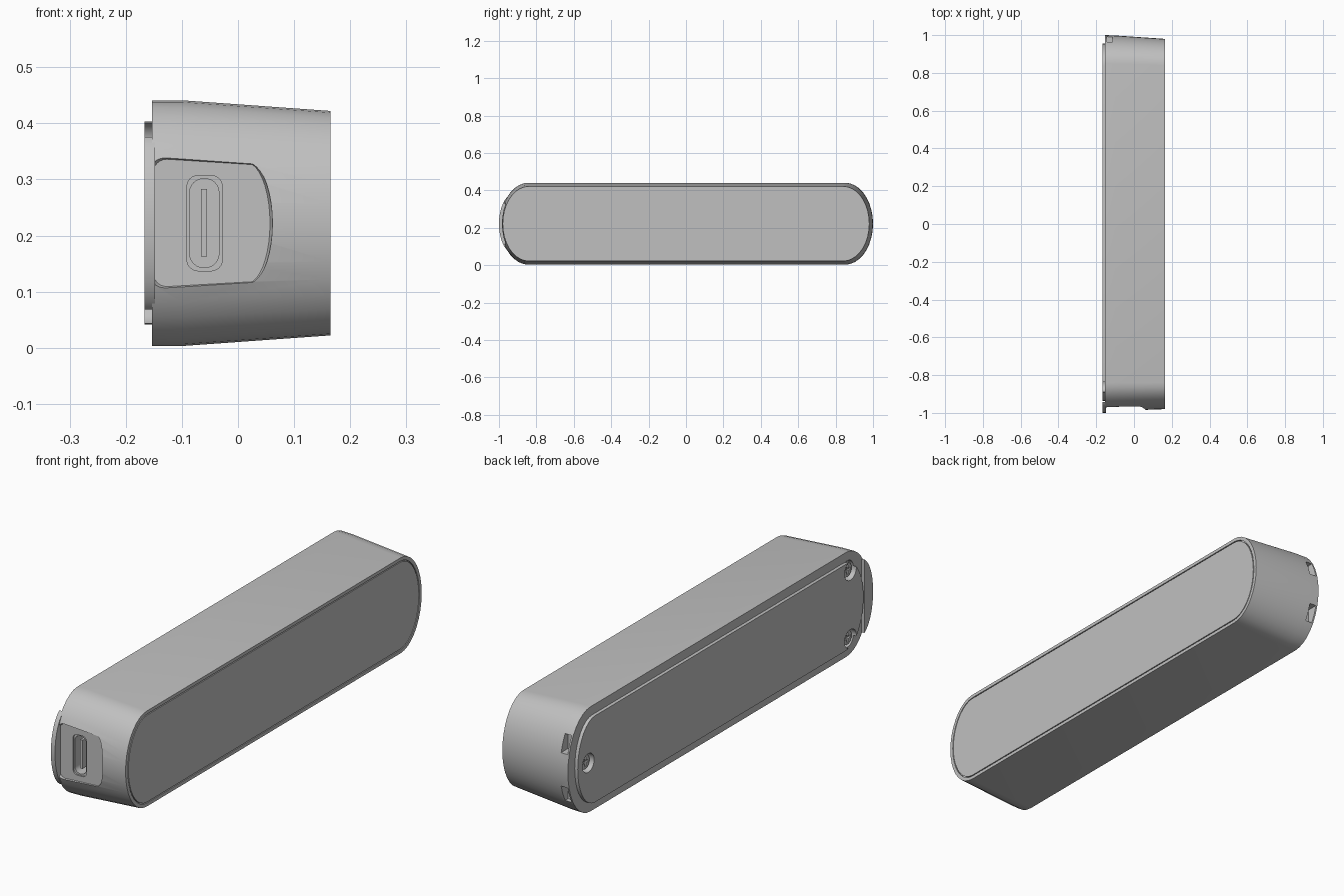
import bpy, bmesh, math
from mathutils import Vector

if "Cube" in bpy.data.objects:
    bpy.data.objects.remove(bpy.data.objects["Cube"])

ZC = 0.222  # height of the long centre line
grey = bpy.data.materials.new("plain grey")
grey.diffuse_color = (0.53, 0.53, 0.53, 1)
grey.use_nodes = True
grey.node_tree.nodes["Principled BSDF"].inputs["Base Color"].default_value = grey.diffuse_color


def finish(obj, angle=28):
    bpy.ops.object.select_all(action='DESELECT')
    obj.select_set(True)
    bpy.context.view_layer.objects.active = obj
    bpy.ops.object.shade_smooth_by_angle(angle=math.radians(angle))


def loft(name, rings):
    """Closed solid through rings with equal point counts."""
    bm = bmesh.new()
    loops = [[bm.verts.new(p) for p in ring] for ring in rings]
    n = len(loops[0])
    for a, b in zip(loops, loops[1:]):
        for i in range(n):
            j = (i + 1) % n
            bm.faces.new((a[i], a[j], b[j], b[i]))
    bm.faces.new(loops[0][::-1])
    bm.faces.new(loops[-1])
    bmesh.ops.recalc_face_normals(bm, faces=bm.faces)
    mesh = bpy.data.meshes.new(name)
    bm.to_mesh(mesh)
    bm.free()
    mesh.materials.append(grey)
    obj = bpy.data.objects.new(name, mesh)
    bpy.context.collection.objects.link(obj)
    return obj


def oblong(x, front, back, hz, r, seg=18):
    """Long outline in the YZ plane with half-elliptic ends."""
    pts = []
    for end, sign in ((back, 1), (front, -1)):
        for i in range(seg + 1):
            t = -math.pi / 2 + math.pi * i / seg
            pts.append((x, sign * (end - r + r * math.cos(t)), ZC + sign * hz * math.sin(t)))
    return pts


def rounded(x0, x1, z0, z1, r, y, seg=6):
    """Rounded rectangle in the XZ plane."""
    pts = []
    for k, (cx, cz) in enumerate(((x1 - r, z1 - r), (x0 + r, z1 - r), (x0 + r, z0 + r), (x1 - r, z0 + r))):
        for i in range(seg + 1):
            t = math.pi / 2 * (k + i / seg)
            pts.append((cx + r * math.cos(t), y, cz + r * math.sin(t)))
    return pts


def box(name, x0, x1, y0, y1, z0, z1):
    return loft(name, [[(x, y0, z0), (x, y1, z0), (x, y1, z1), (x, y0, z1)] for x in (x0, x1)])


def disc(name, x0, x1, y, z, r, seg=24):
    ring = [(math.cos(2 * math.pi * i / seg) * r, math.sin(2 * math.pi * i / seg) * r) for i in range(seg)]
    return loft(name, [[(x, y + a, z + b) for a, b in ring] for x in (x0, x1)])


def cut(target, cutter, keep=False):
    mod = target.modifiers.new("cut", 'BOOLEAN')
    mod.operation, mod.solver, mod.object = 'DIFFERENCE', 'EXACT', cutter
    bpy.ops.object.select_all(action='DESELECT')
    bpy.context.view_layer.objects.active = target
    target.select_set(True)
    bpy.ops.object.modifier_apply(modifier=mod.name)
    if not keep:
        bpy.data.objects.remove(cutter)


# Tapered housing, with a fine groove around the inlaid right face
body = loft("housing", [
    oblong(-0.153, 0.992, 1.0, 0.219, 0.15),
    oblong(-0.10, 0.990, 0.998, 0.219, 0.15),
    oblong(0.165, 0.98, 0.98, 0.200, 0.14),
    oblong(0.165, 0.965, 0.965, 0.186, 0.128),
    oblong(0.158, 0.965, 0.965, 0.186, 0.128),
    oblong(0.158, 0.961, 0.961, 0.182, 0.124),
    oblong(0.165, 0.961, 0.961, 0.182, 0.124)])


# Front pocket with a bowed right edge and a chamfered rim
def pocket_ring(y, g):
    pts = []
    for p in rounded(-0.155 - g, 0.030 + g, 0.105 - g, 0.340 + g, 0.024, y):
        pts.append(p)
    arc = [(0.015 + (0.046 + g) * math.cos(t), y, ZC + (0.112 + g) * math.sin(t))
           for t in [math.radians(-75 + 150 * i / 16) for i in range(17)]]
    left = [p for p in pts if p[0] < -0.12]
    return left + arc


cut(body, loft("pocket_cutter", [pocket_ring(-0.962, -0.004), pocket_ring(-0.972, 0.0), pocket_ring(-1.1, 0.004)]))

# Port opening with stepped rim
cut(body, loft("port_rim_cutter", [rounded(-0.091, -0.028, 0.137, 0.307, 0.02, y) for y in (-0.956, -1.1)]))
cut(body, loft("port_cutter", [rounded(-0.086, -0.034, 0.143, 0.301, 0.024, y) for y in (-0.87, -1.1)]))
box("port_tongue", -0.066, -0.055, -0.95, -0.865, 0.163, 0.283)

# Back panel and the end tab that runs past the housing
panel = loft("back_panel", [oblong(x, 0.936, 0.955, 0.181, 0.115) for x in (-0.167, -0.148)])
tab = loft("end_tab", [oblong(x, 1.0, 0.0, 0.163, 0.085) for x in (-0.167, -0.148)])
cut(tab, box("tab_cutter", -0.3, 0.1, -0.943, 0.5, -0.5, 1))

# Two latch slots in the rear rim
for s in (-1, 1):
    cut(body, box("slot_cutter", -0.146, -0.115, 0.945, 1.1, ZC + s * 0.105 - 0.035, ZC + s * 0.105 + 0.035))

# Recessed screws with crossed drive slots
for i, (y, z) in enumerate(((-0.85, ZC + 0.142), (-0.85, ZC - 0.142), (0.885, ZC))):
    hole = disc("hole_cutter", -0.3, -0.135, y, z, 0.039)
    cut(panel, hole, keep=True)
    cut(body, hole)
    screw = disc(f"screw_{i + 1}", -0.152, -0.13, y, z, 0.029)
    cut(screw, box("drive_cutter", -0.2, -0.143, y - 0.02, y + 0.02, z - 0.005, z + 0.005))
    cut(screw, box("drive_cutter", -0.2, -0.143, y - 0.005, y + 0.005, z - 0.02, z + 0.02))

for obj in list(bpy.context.scene.objects):
    finish(obj)
